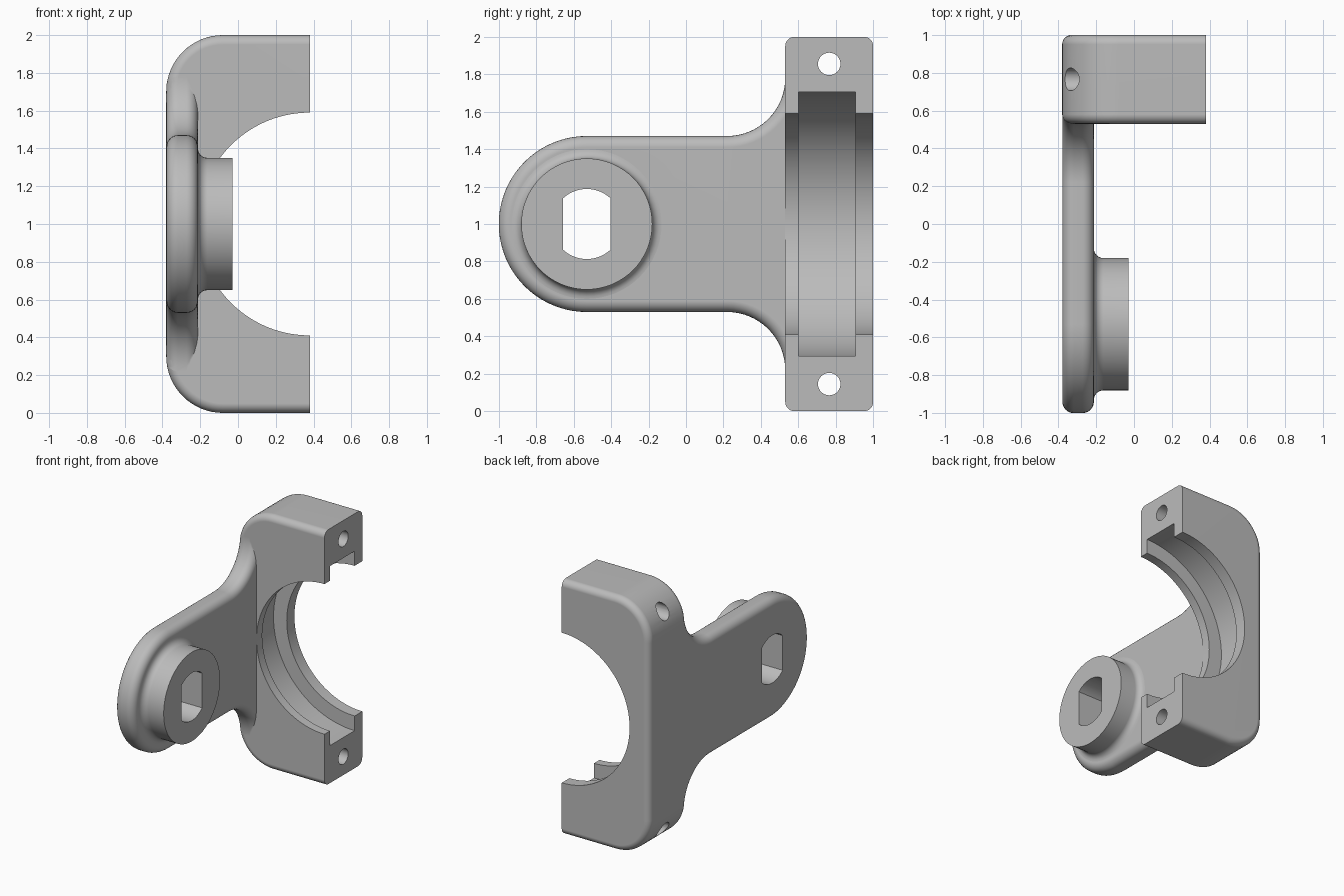
import bpy, bmesh
from math import sin, cos, pi, radians, sqrt, asin
from mathutils import Vector, Matrix

cube = bpy.data.objects.get("Cube")
if cube:
    bpy.data.objects.remove(cube, do_unlink=True)

GREY = (0.5, 0.5, 0.5, 1)
mat = bpy.data.materials.new("plain grey")
mat.use_nodes = True
mat.diffuse_color = GREY
mat.node_tree.nodes["Principled BSDF"].inputs["Base Color"].default_value = GREY

BACK, END = -0.38, 0.38          # x extents of the clamp block
FACE = -0.212                    # inner face of the arm
PIVOT_Y, MID = -0.53, 1.0        # boss centre


def arc(cx, cy, r, a0, a1, n=16):
    """Points on an arc, angles in degrees."""
    return [(cx + r * cos(radians(a0 + (a1 - a0) * i / n)),
             cy + r * sin(radians(a0 + (a1 - a0) * i / n))) for i in range(n + 1)]


def finish(name, bm):
    bmesh.ops.recalc_face_normals(bm, faces=bm.faces)
    mesh = bpy.data.meshes.new(name)
    bm.to_mesh(mesh)
    bm.free()
    mesh.materials.append(mat)
    obj = bpy.data.objects.new(name, mesh)
    bpy.context.collection.objects.link(obj)
    return obj


def prism(name, pts, axis, lo, hi, round_by=0, keep=lambda v: True):
    """Extrude a profile along x (y,z points) or y (x,z points); round the cap rims."""
    place = (lambda p: (lo, p[0], p[1])) if axis == 0 else (lambda p: (p[0], lo, p[1]))
    bm = bmesh.new()
    cap = bm.faces.new([bm.verts.new(place(p)) for p in pts])
    ext = bmesh.ops.extrude_face_region(bm, geom=[cap], use_keep_orig=True)
    step = Vector((0, 0, 0))
    step[axis] = hi - lo
    bmesh.ops.translate(bm, vec=step,
                        verts=[g for g in ext["geom"] if isinstance(g, bmesh.types.BMVert)])
    bmesh.ops.recalc_face_normals(bm, faces=bm.faces)
    if round_by:
        rim = [e for e in bm.edges
               if abs(e.verts[0].co[axis] - e.verts[1].co[axis]) < 1e-5
               and any(keep(v.co) for v in e.verts)]
        bmesh.ops.bevel(bm, geom=rim, offset=round_by, segments=6, profile=0.5,
                        affect='EDGES', clamp_overlap=False)
    return finish(name, bm)


def combine(target, other, operation):
    """Apply a boolean and discard the helper."""
    mod = target.modifiers.new(operation.lower(), 'BOOLEAN')
    mod.operation, mod.solver, mod.object = operation, 'EXACT', other
    bpy.context.view_layer.objects.active = target
    bpy.ops.object.modifier_apply(modifier=mod.name)
    bpy.data.objects.remove(other, do_unlink=True)


# Clamp block with two large rounded corners
R = 0.3
block_pts = ([(END, 0)] + arc(BACK + R, R, R, 270, 180)
             + arc(BACK + R, 2 - R, R, 180, 90) + [(END, 2)])
body = prism("clamp_bracket", block_pts, 1, 0.53, 1.0, 0.05, lambda c: c.x < END - 0.01)

# Arm with a round end, flaring into the block
F = 0.31
upper = arc(0.53 - F, 1.47 + F, F, 0, -90)
lower = [(y, 2 - z) for y, z in reversed(upper)]
arm_pts = ([(0.66, 1.47 + F)] + upper + arc(PIVOT_Y, MID, 0.47, 90, 270, 40)
           + lower + [(0.66, 0.53 - F)])
arm = prism("arm", arm_pts, 0, BACK + 0.001, FACE, 0.06)
combine(body, arm, 'UNION')

# Boss turned around the pivot, with a filleted foot
foot = arc(0.40, FACE + 0.05, 0.05, 270, 180, 6)
turned = [(0, -0.27), (0.40, -0.27)] + foot + [(0.35, -0.03), (0, -0.03)]
bm = bmesh.new()
verts = [bm.verts.new((x, PIVOT_Y, MID + r)) for r, x in turned]
edges = [bm.edges.new(pair) for pair in zip(verts, verts[1:])]
bmesh.ops.spin(bm, geom=verts + edges, cent=(0, PIVOT_Y, MID), axis=(1, 0, 0),
               angle=2 * pi, steps=64, use_duplicate=False)
bmesh.ops.remove_doubles(bm, verts=bm.verts, dist=1e-4)
combine(body, finish("boss", bm), 'UNION')

# Bore and the wider groove inside it
for name, r, lo, hi in (("bore", 0.59, 0.45, 1.1), ("groove", 0.705, 0.6, 0.905)):
    combine(body, prism(name, arc(END, MID, r, 0, 360, 96)[:-1], 1, lo, hi), 'DIFFERENCE')

# Screw holes at both ends of the block
for z in (0.145, 1.855):
    hole = prism("screw_hole", arc(0.765, z, 0.06, 0, 360, 32)[:-1], 0, -0.6, 0.6)
    combine(body, hole, 'DIFFERENCE')

# Shaft hole with two flats
half, rad = 0.128, 0.187
a = 90 - asin(half / rad) * 180 / pi
slot_pts = (arc(PIVOT_Y, MID, rad, a, 180 - a, 14)
            + arc(PIVOT_Y, MID, rad, 180 + a, 360 - a, 14))
combine(body, prism("shaft_hole", slot_pts, 0, -0.6, 0.2), 'DIFFERENCE')

# Smooth shading with crisp edges
bpy.ops.object.select_all(action='DESELECT')
body.select_set(True)
bpy.context.view_layer.objects.active = body
bpy.ops.object.shade_smooth_by_angle(angle=radians(30))
weighted = body.modifiers.new("even_shading", 'WEIGHTED_NORMAL')
weighted.keep_sharp = True
